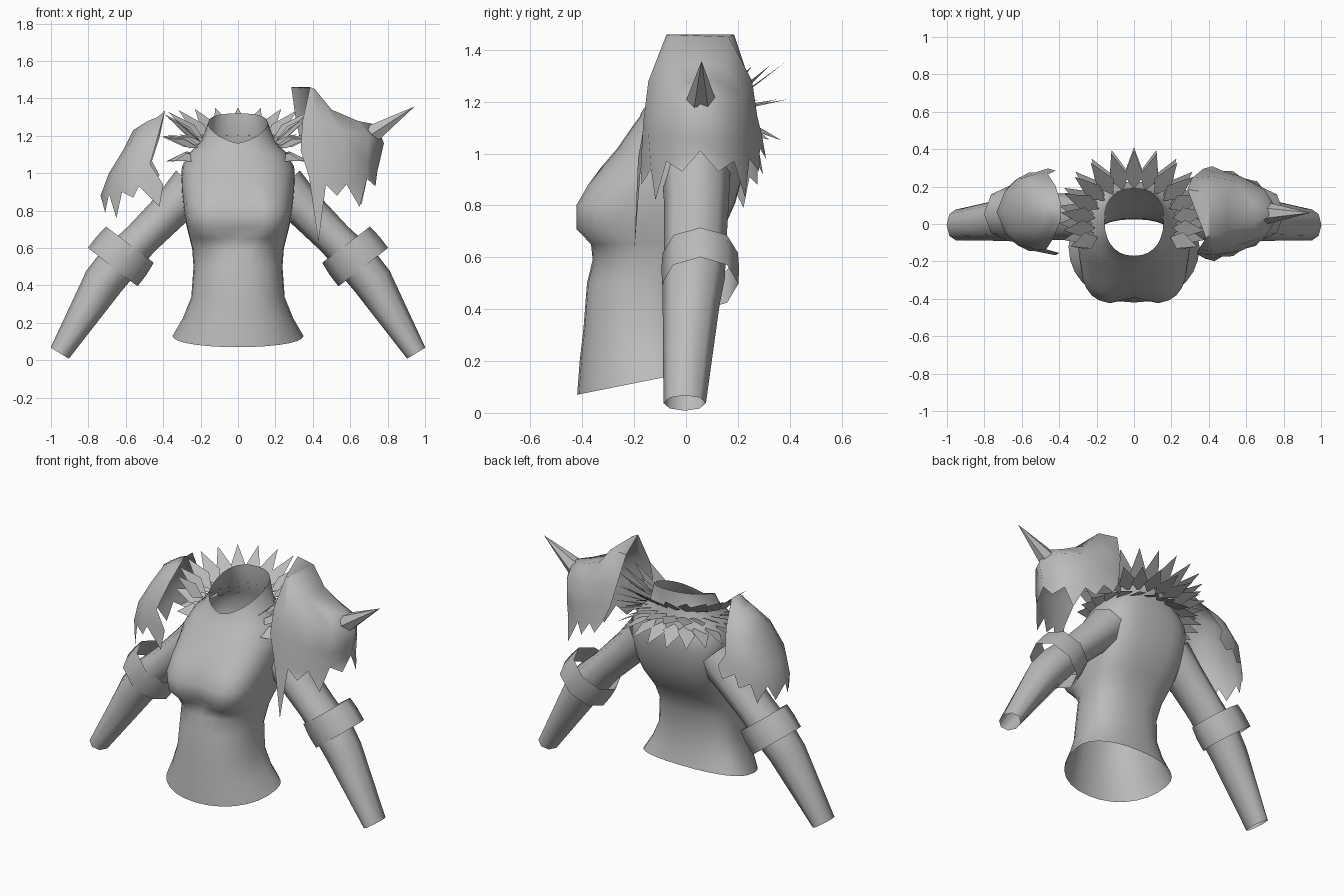
import bpy, bmesh, math
from mathutils import Vector

if "Cube" in bpy.data.objects:
    bpy.data.objects.remove(bpy.data.objects["Cube"])

grey = bpy.data.materials.new("plain_grey")
grey.diffuse_color = (0.5, 0.5, 0.5, 1)
grey.use_nodes = True
grey.node_tree.nodes["Principled BSDF"].inputs["Base Color"].default_value = grey.diffuse_color


def make(name, verts, faces, angle=50):
    me = bpy.data.meshes.new(name)
    me.from_pydata([tuple(v) for v in verts], [], faces)
    bm = bmesh.new()
    bm.from_mesh(me)
    bmesh.ops.recalc_face_normals(bm, faces=bm.faces)
    bm.to_mesh(me)
    bm.free()
    me.materials.append(grey)
    if angle:
        me.shade_smooth()
        me.set_sharp_from_angle(angle=math.radians(angle))
    ob = bpy.data.objects.new(name, me)
    bpy.context.collection.objects.link(ob)
    return ob


def loft(rows, closed=True):
    """Join equal rows of points into a grid of quads."""
    n = len(rows[0])
    verts = [p for r in rows for p in r]
    faces = [(k * n + i, k * n + (i + 1) % n, (k + 1) * n + (i + 1) % n, (k + 1) * n + i)
             for k in range(len(rows) - 1) for i in range(n if closed else n - 1)]
    return verts, faces


def power(v, e):
    return math.copysign(abs(v) ** e, v)


# Torso: front z, back z, half width, front y, widest y, back y, front and back boxiness
SECTIONS = [
    (.07, .165, .35, -.42, -.12, .055, .95, .85), (.20, .24, .295, -.41, -.13, .035, .9, .85),
    (.33, .34, .25, -.395, -.14, .025, .85, .85), (.50, .50, .238, -.382, -.13, .03, .85, .85),
    (.59, .60, .245, -.36, -.10, .07, .85, .8), (.65, .66, .26, -.38, -.08, .11, .7, .75),
    (.71, .72, .275, -.428, -.06, .15, .52, .7), (.80, .81, .29, -.428, -.04, .19, .52, .65),
    (.88, .90, .30, -.385, -.02, .215, .65, .65), (.95, .98, .305, -.325, 0, .225, .75, .65),
    (1.02, 1.05, .30, -.265, 0, .225, .8, .68), (1.10, 1.13, .255, -.21, 0, .21, .85, .75),
    (1.14, 1.19, .20, -.18, 0, .19, .88, .85), (1.16, 1.32, .158, -.17, .02, .19, .88, .85)]
rows = []
for k, (zf, zb, w, yf, yc, yb, ef, eb) in enumerate(SECTIONS):
    ring = []
    for i in range(28):
        a = math.tau * i / 28
        c, s = math.cos(a), math.sin(a)
        e = ef if s < 0 else eb
        x = w * power(c, e)
        y = yc + (yb - yc if s > 0 else yc - yf) * power(s, e)
        t = (y - yf) / (yb - yf)
        if 5 <= k <= 8 and s < -.9:
            y += .035 * max(0, 1 - abs(x) / .12)        # dip between the bust
        rise = t ** .6 if k == len(SECTIONS) - 1 else t
        ring.append((x, y, zf + (zb - zf) * rise))
    rows.append(ring)
make("torso", *loft(rows))


def tube(name, path, side, sides=8):
    """Tube through (x, y, z, radius in plan of the arm, radius in y)."""
    rings = []
    for k, (x, y, z, r, ry) in enumerate(path):
        a, b = path[max(k - 1, 0)], path[min(k + 1, len(path) - 1)]
        d = Vector((b[0] - a[0], b[2] - a[2])).normalized()
        rings.append([(side * (x - d.y * r * math.cos(t)), y + ry * math.sin(t),
                       z + d.x * r * math.cos(t))
                      for t in (math.tau * i / sides for i in range(sides))])
    make(name, *loft(rings), 60)


# Sleeves and elbow bands
for s, tag in ((1, "left"), (-1, "right")):
    tube(tag + "_sleeve", [(.24, .04, .925, .128, .13), (.36, .04, .805, .105, .125),
                           (.52, .035, .645, .097, .12), (.64, .03, .52, .11, .12),
                           (.72, .02, .42, .108, .11), (.953, -.005, .038, .057, .082)], s)
    tube(tag + "_elbow_band", [(.578, .055, .618, .16, .145), (.622, .055, .56, .168, .15),
                               (.67, .055, .498, .168, .147)], s)


def pauldron(name, side, yc, half_rows, front_x, back_lift, front_tips, back_tips):
    """Shell from half rows (x, depth, z), mirrored front to back, with a ragged rim."""
    rows = []
    for k, half in enumerate(half_rows):
        front = [(side * x, yc - d, z) for x, d, z in half]
        front[0] = (side * front_x[k], front[0][1], front[0][2])
        lifts = back_lift if k == len(half_rows) - 1 else [v * .3 * (k == 2) for v in back_lift]
        back = [(side * x, yc + d, z + v) for (x, d, z), v in zip(half[:-1], lifts)][::-1]
        rows.append(front + back)
    verts, faces = loft(rows, closed=False)
    n = len(rows[0])
    m = len(half_rows[0]) - 1
    for i in range(m - 1):                              # close the ridge
        faces.append((i, i + 1, n - 2 - i, n - 1 - i))
    faces.append((m - 1, m, m + 1))
    base = (len(rows) - 1) * n
    for i, (x, z) in enumerate(front_tips + back_tips[::-1]):   # hanging points
        y = (rows[-1][i][1] + rows[-1][i + 1][1]) / 2
        faces.append((base + i, base + i + 1, len(verts)))
        verts.append((side * x, yc + (y - yc) * 1.08, z))
    make(name, verts, faces, 60)


# Large shoulder guard
pauldron("large_shoulder_guard", 1, .055, [
    [(.285, .13, 1.46), (.41, .11, 1.45), (.50, .09, 1.34), (.64, .06, 1.28), (.74, 0, 1.26)],
    [(.31, .19, 1.28), (.42, .20, 1.28), (.55, .17, 1.23), (.70, .125, 1.20), (.78, 0, 1.16)],
    [(.34, .215, 1.12), (.44, .22, 1.12), (.57, .20, 1.08), (.69, .14, 1.06), (.755, 0, 1.05)],
    [(.37, .24, .98), (.47, .23, .94), (.58, .19, .94), (.69, .13, .97), (.745, 0, 1.01)]],
    [.385, .345, .335, .38], [.08, .08, .04, .0],
    [(.43, .63), (.53, .88), (.65, .82), (.735, .93)],
    [(.42, .98), (.53, .93), (.66, .83), (.735, .93)])

# Small shoulder guard
pauldron("small_shoulder_guard", -1, .065, [
    [(.39, .04, 1.335), (.43, .05, 1.30), (.48, .05, 1.28), (.53, .04, 1.25), (.56, 0, 1.23)],
    [(.42, .14, 1.19), (.47, .15, 1.19), (.53, .14, 1.17), (.58, .10, 1.15), (.61, 0, 1.13)],
    [(.46, .20, 1.05), (.53, .20, 1.04), (.60, .18, 1.02), (.66, .11, 1.01), (.69, 0, 1.0)],
    [(.42, .22, .94), (.53, .21, .93), (.62, .18, .90), (.69, .11, .89), (.735, 0, .88)]],
    [.39, .43, .47, .40], [.05, .03, .01, 0],
    [(.42, .82), (.56, .87), (.65, .76), (.71, .79)],
    [(.46, .92), (.56, .88), (.65, .79), (.71, .79)])

# Spike on the large guard
tip, root = Vector((.945, .06, 1.357)), Vector((.71, .058, 1.205))
axis = (tip - root).normalized()
up = axis.cross(Vector((0, 1, 0))).normalized()
ring = [root + .058 * (math.cos(a) * Vector((0, 1, 0)) + math.sin(a) * up)
        for a in (math.tau * i / 6 for i in range(6))]
make("shoulder_spike", ring + [tip], [(i, (i + 1) % 6, 6) for i in range(6)])

# Feather ruff: tiers of flat pointed leaves round the neck, tilted forward at the sides
TIERS = [(.185, 1.20, .21, .15, 0), (.195, 1.17, .215, .04, .5), (.205, 1.13, .18, -.08, 0)]
verts, faces = [], []
for r0, z0, reach, rise, shift in TIERS:
    count = 15
    for i in range(count):
        a = math.radians(-22 + 224 * (i + shift) / (count - 1 + 2 * shift))
        back = (1 + math.sin(a)) / 2
        size = .5 + .5 * back
        out = Vector((1.13 * math.cos(a), math.sin(a), 0))
        across = Vector((-math.sin(a), math.cos(a), .5 * math.cos(a))).normalized()
        base = out * r0 + Vector((0, 0, z0 - .05 * (1 - back)))
        step = (out * reach + Vector((0, 0, rise + .05 * (1 - back)))) * size
        mid = base + step * .35
        k = len(verts)
        verts += [base, mid + across * .052, base + step, mid - across * .052]
        faces.append((k, k + 1, k + 2, k + 3))
make("feather_ruff", verts, faces, 0)
